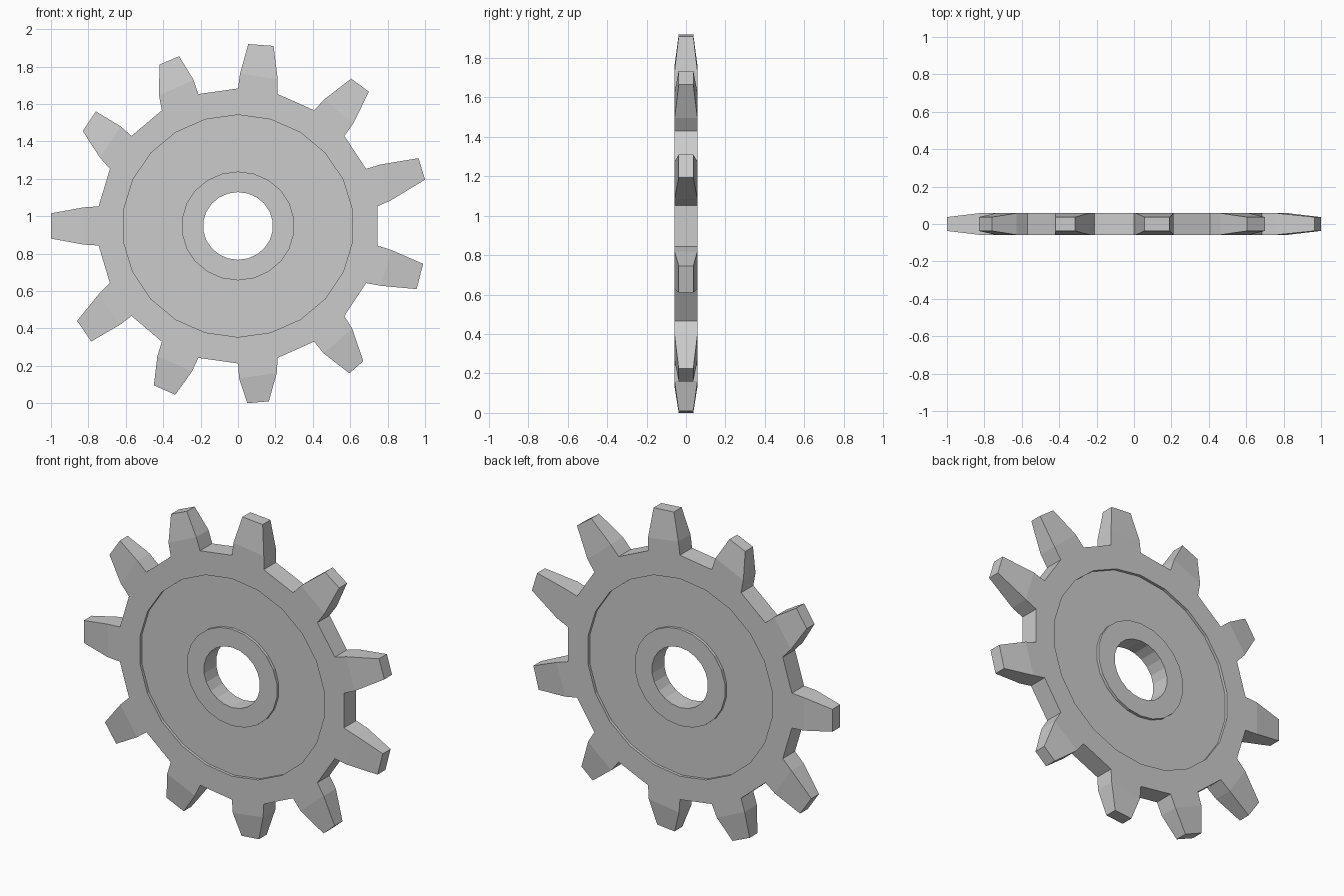
import bpy, bmesh, math
from mathutils import Vector

if "Cube" in bpy.data.objects:
    bpy.data.objects.remove(bpy.data.objects["Cube"])

N = 22            # sides of every ring; teeth stand on every second side
CZ = 0.9475       # height of the wheel centre
H, FLOOR, TIP = 0.058, 0.041, 0.037   # half thickness: rim, recess, tooth tip

# hand-cut tooth tips: (x, z) of both corners, counter-clockwise from the right
TIPS = [
    ((1.00, 1.195), (0.965, 1.31)), ((0.70, 1.665), (0.605, 1.735)),
    ((0.19, 1.91), (0.055, 1.92)), ((-0.315, 1.855), (-0.42, 1.81)),
    ((-0.76, 1.56), (-0.83, 1.455)), ((-1.0, 1.015), (-1.0, 0.88)),
    ((-0.86, 0.44), (-0.785, 0.33)), ((-0.45, 0.095), (-0.335, 0.045)),
    ((0.05, 0.0), (0.165, 0.01)), ((0.595, 0.16), (0.67, 0.225)),
    ((0.955, 0.61), (0.99, 0.745)),
]

bm = bmesh.new()


def ring(rx, rz, y):
    pts = []
    for k in range(N):
        a = math.tau * (k + 0.5) / N
        pts.append(bm.verts.new((rx * math.cos(a), y, CZ + rz * math.sin(a))))
    return pts


def quad_loop(low, high):
    n = len(low)
    for i in range(n):
        j = (i + 1) % n
        bm.faces.new((low[i], low[j], high[j], high[i]))


# wheel section: bore, hub, recessed web, rim (front half, then mirrored back)
half = [(0.187, 0.181, H), (0.302, 0.291, H), (0.302, 0.291, FLOOR),
        (0.618, 0.594, FLOOR), (0.618, 0.594, H), (0.753, 0.735, H)]
front = [ring(rx, rz, -y) for rx, rz, y in half]
back = [ring(rx, rz, y) for rx, rz, y in half]
for side in (front, back):
    for a, b in zip(side, side[1:]):
        quad_loop(a, b)
quad_loop(front[0], back[0])
rim_f, rim_b = front[-1], back[-1]


# teeth: straight root, then tapering to the tip
def section(p, q, t):
    return [bm.verts.new((v.x, y, v.z)) for v, y in
            ((p, -t), (q, -t), (q, t), (p, t))]


for k in range(N):
    n = (k + 1) % N
    if k % 2:                       # gap between teeth
        bm.faces.new((rim_f[k], rim_f[n], rim_b[n], rim_b[k]))
        continue
    p, q = (Vector((x, 0, z)) for x, z in TIPS[k // 2])
    a, b = (Vector((v.co.x, 0, v.co.z)) for v in (rim_f[k], rim_f[n]))
    mid = (a + b) / 2
    step = ((p + q) / 2 - mid).normalized() * 0.08
    base = [rim_f[k], rim_f[n], rim_b[n], rim_b[k]]
    root = section(mid + step + (a - mid) * 0.95, mid + step + (b - mid) * 0.95, H)
    tip = section(p, q, TIP)
    quad_loop(base, root)
    quad_loop(root, tip)
    bm.faces.new(tip)

bmesh.ops.recalc_face_normals(bm, faces=bm.faces)
mesh = bpy.data.meshes.new("gear_wheel")
bm.to_mesh(mesh)
bm.free()
bpy.context.collection.objects.link(bpy.data.objects.new("gear_wheel", mesh))
